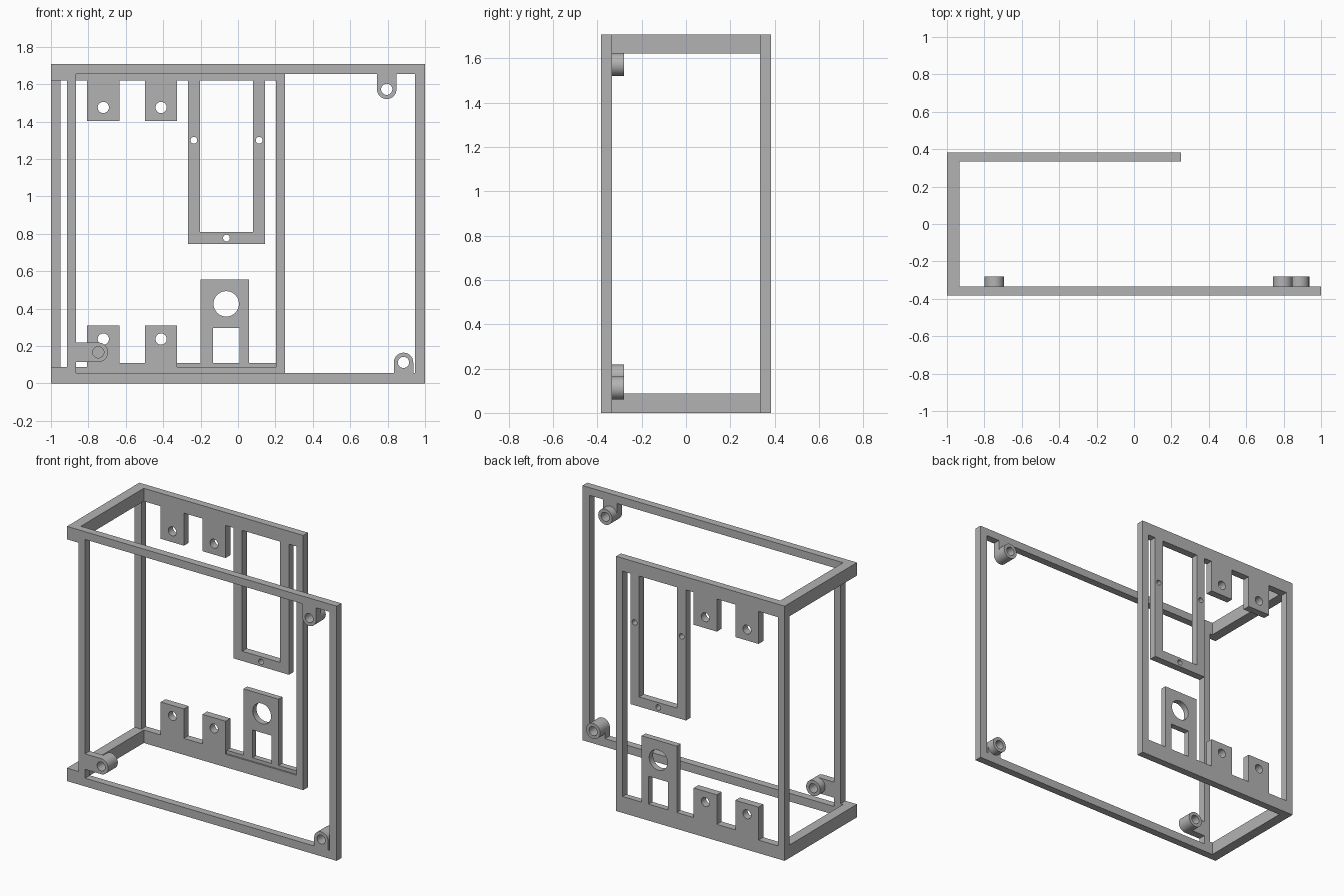
import bpy, bmesh
from math import sin, cos, pi
from mathutils import Matrix

if "Cube" in bpy.data.objects:
    bpy.data.objects.remove(bpy.data.objects["Cube"])

grey = bpy.data.materials.new("plain_grey")
grey.use_nodes = True
colour = (0.45, 0.45, 0.45, 1)
grey.diffuse_color = colour
grey.node_tree.nodes["Principled BSDF"].inputs["Base Color"].default_value = colour

HEIGHT, DEPTH, THICK = 1.707, 0.383, 0.05
FRONT = (-DEPTH, -DEPTH + THICK)
BACK = (DEPTH - THICK, DEPTH)


def rect(x0, x1, z0, z1):
    return [(x0, z0), (x1, z0), (x1, z1), (x0, z1)]


def circle(x, z, r, n=40):
    return [(x + r * cos(2 * pi * i / n), z + r * sin(2 * pi * i / n)) for i in range(n)]


def plate(name, loops, span):
    """Fill the first x-z loop, cut the others out, extrude along y."""
    curve = bpy.data.curves.new(name, "CURVE")
    curve.dimensions, curve.fill_mode = "2D", "BOTH"
    curve.extrude = (span[1] - span[0]) / 2
    for loop in loops:
        spline = curve.splines.new("POLY")
        spline.points.add(len(loop) - 1)
        for point, (x, z) in zip(spline.points, loop):
            point.co = (x, z, 0, 1)
        spline.use_cyclic_u = True
    helper = bpy.data.objects.new(name + "_curve", curve)
    bpy.context.collection.objects.link(helper)
    graph = bpy.context.evaluated_depsgraph_get()
    mesh = bpy.data.meshes.new_from_object(helper.evaluated_get(graph))
    bpy.data.objects.remove(helper)
    mesh.transform(Matrix.Translation((0, sum(span) / 2, 0)) @ Matrix.Rotation(pi / 2, 4, "X"))
    bm = bmesh.new()
    bm.from_mesh(mesh)
    bmesh.ops.remove_doubles(bm, verts=bm.verts, dist=0.0001)
    bmesh.ops.recalc_face_normals(bm, faces=bm.faces)
    bm.to_mesh(mesh)
    bm.free()
    mesh.materials.clear()
    mesh.materials.append(grey)
    ob = bpy.data.objects.new(name, mesh)
    bpy.context.collection.objects.link(ob)
    bpy.ops.object.select_all(action="DESELECT")
    ob.select_set(True)
    bpy.context.view_layer.objects.active = ob
    bpy.ops.object.shade_smooth_by_angle()
    return ob


# Front frame: the left post is set in, with deeper stubs out to the corners
low, high = 0.087, HEIGHT - 0.087
plate("front_frame", [
    [(-1, 0), (1, 0), (1, HEIGHT), (-1, HEIGHT), (-1, high),
     (-0.914, high), (-0.914, low), (-1, low)],
    rect(-0.866, 0.947, 0.055, HEIGHT - 0.052)], FRONT)

# Back frame
plate("back_frame", [rect(-1, 0.25, 0, HEIGHT), rect(-0.95, 0.202, low, high)], BACK)

# Side bars joining the frames
for name, z0, z1 in (("lower", 0, low), ("upper", high, HEIGHT)):
    plate(name + "_side_bar", [rect(-1, -0.932, z0, z1)], (FRONT[1], BACK[0]))

# Drilled mounting tabs along the back frame
for side, x in (("right", -0.72), ("middle", -0.411)):
    for name, z0, z1, hole in (("upper", 1.402, high, 1.475), ("lower", low, 0.308, 0.237)):
        plate(f"{name}_{side}_tab",
              [rect(x - 0.086, x + 0.086, z0, z1), circle(x, hole, 0.03)], BACK)
plate("tab_bridge", [rect(-0.634, -0.497, low, 0.11)], BACK)

# Tall display bracket hanging from the back top bar
plate("display_bracket", [
    [(-0.268, 0.745), (0.145, 0.745), (0.145, high), (0.079, high),
     (0.079, 0.81), (-0.202, 0.81), (-0.202, high), (-0.268, high)],
    circle(-0.236, 1.3, 0.018), circle(0.113, 1.3, 0.018),
    circle(-0.062, 0.777, 0.018)], BACK)

# Lens bracket and the thinner lip it stands on
thin = (BACK[1] - 0.04, BACK[1])
plate("lens_lip", [rect(-0.325, 0.202, low, 0.11)], thin)
plate("lens_bracket", [rect(-0.2, 0.06, 0.11, 0.555), circle(-0.063, 0.425, 0.068),
                       rect(-0.133, 0.009, 0.1101, 0.297)], thin)

# Screw bosses: a rounded neck in the front frame and a tube behind it
R = 0.052
for name, x, z, angle, reach in (("upper_left", 0.795, 1.572, pi / 2, 0.083),
                                 ("lower_left", 0.885, 0.112, -pi / 2, 0.057),
                                 ("lower_right", -0.747, 0.166, pi, 0.119)):
    arc = [(0 + R * cos(t), R * sin(t)) for t in (-pi / 2 + pi * i / 20 for i in range(21))]
    outline = [(-reach, R), (-reach, -R)] + arc
    c, s = cos(angle + pi), sin(angle + pi)
    neck = [(x + u * c - v * s, z + u * s + v * c) for u, v in outline]
    plate(name + "_boss_neck", [neck, circle(x, z, 0.03)], FRONT)
    plate(name + "_boss_tube", [circle(x, z, R), circle(x, z, 0.03)], (FRONT[1], -0.28))
